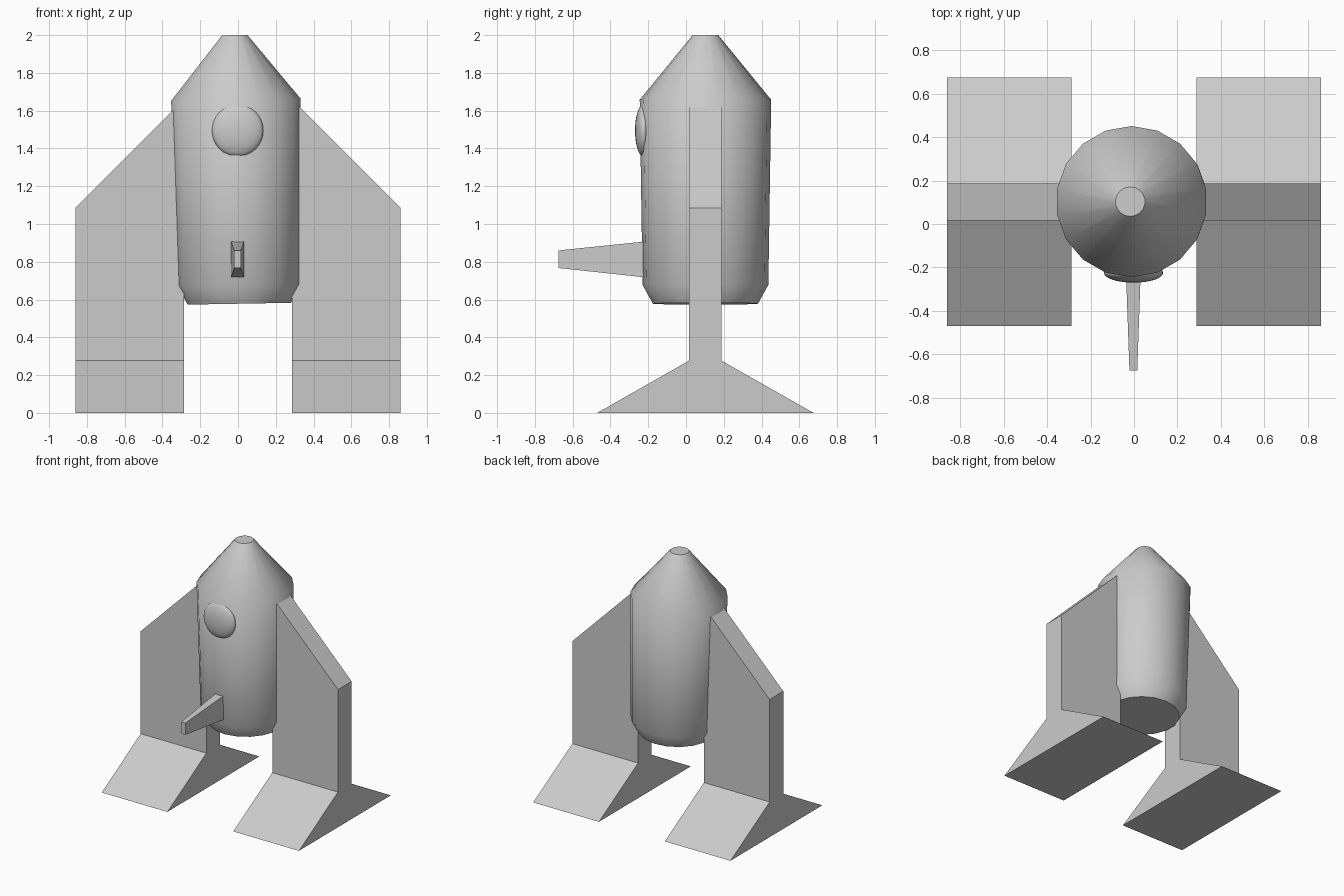
import bpy, bmesh
from math import sin, cos, pi, radians

if "Cube" in bpy.data.objects:
    bpy.data.objects.remove(bpy.data.objects["Cube"])


def make_object(name, bm, smooth=None):
    bmesh.ops.recalc_face_normals(bm, faces=bm.faces)
    mesh = bpy.data.meshes.new(name)
    bm.to_mesh(mesh)
    bm.free()
    obj = bpy.data.objects.new(name, mesh)
    bpy.context.collection.objects.link(obj)
    if smooth:
        bpy.ops.object.select_all(action='DESELECT')
        obj.select_set(True)
        bpy.context.view_layer.objects.active = obj
        bpy.ops.object.shade_smooth_by_angle(angle=radians(smooth))
    return obj


def loft(name, rings, smooth=None):
    """Join equal-length rings of points with quads and cap both ends."""
    bm = bmesh.new()
    rows = [[bm.verts.new(p) for p in ring] for ring in rings]
    n = len(rows[0])
    for a, b in zip(rows, rows[1:]):
        for i in range(n):
            j = (i + 1) % n
            bm.faces.new((a[i], a[j], b[j], b[i]))
    bm.faces.new(rows[0])
    bm.faces.new(rows[-1])
    return make_object(name, bm, smooth)


# Rocket hull: turned profile (radius, height), leaning very slightly
SIDES = 18
profile = [(0.278, 0), (0.333, 0.10), (0.348, 1.08), (0.068, 1.422)]
hull = loft("hull", [[(r * cos(pi / 2 + 2 * pi * i / SIDES),
                       r * sin(pi / 2 + 2 * pi * i / SIDES), z)
                      for i in range(SIDES)] for r, z in profile], smooth=50)
hull.location = (0.0075, 0.103, 0.578)
hull.rotation_euler.y = -0.0175

# Side fins with flared feet: one cross-section, lower top on the outside
def fin_section(x, top):
    return [(x, y, z) for y, z in [(-0.47, 0), (0.675, 0), (0.187, 0.277),
                                   (0.187, top), (0.017, top), (0.017, 0.277)]]

for name, s in (("left_fin", -1), ("right_fin", 1)):
    loft(name, [fin_section(s * 0.287, 1.66), fin_section(s * 0.86, 1.085)])

# Round porthole on the front
bm = bmesh.new()
bmesh.ops.create_uvsphere(bm, u_segments=32, v_segments=16, radius=1)
porthole = make_object("porthole", bm, smooth=40)
porthole.scale = (0.136, 0.045, 0.138)
porthole.location = (-0.002, -0.225, 1.495)

# Tapered front spout
def spout_section(y, w, lo, hi):
    return [(x - 0.003, y, z) for x, z in [(-w, lo), (w, lo), (w, hi), (-w, hi)]]

loft("spout", [spout_section(-0.22, 0.034, 0.718, 0.907),
               spout_section(-0.675, 0.018, 0.767, 0.86)])
